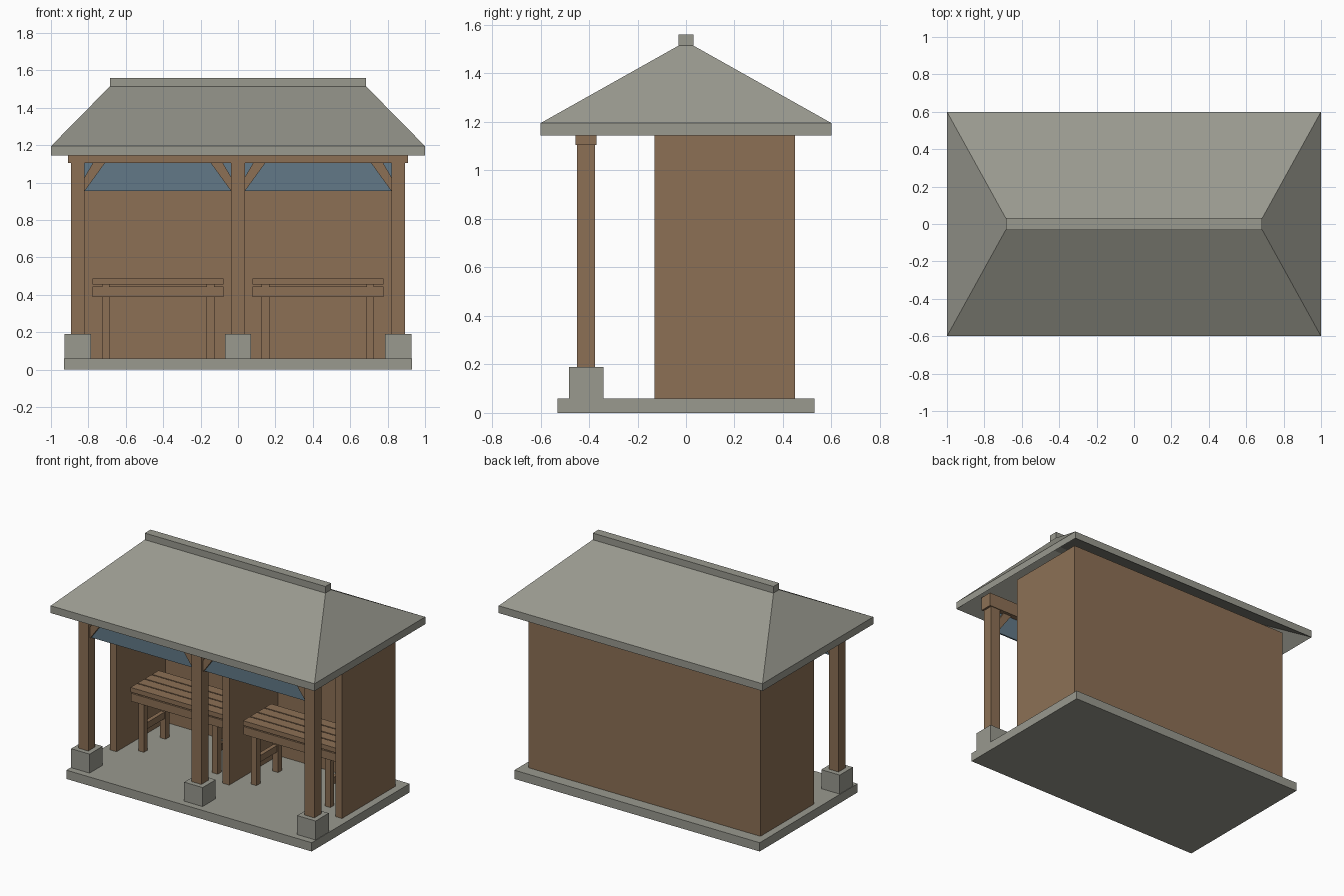
import bpy, bmesh

if "Cube" in bpy.data.objects:
    bpy.data.objects.remove(bpy.data.objects["Cube"])


def material(name, rgb):
    m = bpy.data.materials.new(name)
    m.diffuse_color = (*rgb, 1)
    m.use_nodes = True
    m.node_tree.nodes["Principled BSDF"].inputs["Base Color"].default_value = m.diffuse_color
    return m


STONE = material("grey stone", (0.319, 0.319, 0.274))
WOOD = material("brown wood", (0.264, 0.163, 0.091))
BLUE = material("slate blue", (0.122, 0.191, 0.242))


def finish(name, bm, mat):
    bmesh.ops.recalc_face_normals(bm, faces=bm.faces)
    me = bpy.data.meshes.new(name)
    bm.to_mesh(me)
    bm.free()
    me.materials.append(mat)
    ob = bpy.data.objects.new(name, me)
    bpy.context.collection.objects.link(ob)
    return ob


def box(name, x, y, z, mat):
    """Box from (min, max) ranges on each axis."""
    bm = bmesh.new()
    bmesh.ops.create_cube(bm, size=1)
    for v in bm.verts:
        v.co = [r[0] if c < 0 else r[1] for c, r in zip(v.co, (x, y, z))]
    return finish(name, bm, mat)


def prism(name, pts, y0, y1, mat):
    """XZ outline extruded along y."""
    bm = bmesh.new()
    a = [bm.verts.new((x, y0, z)) for x, z in pts]
    b = [bm.verts.new((x, y1, z)) for x, z in pts]
    bm.faces.new(a)
    bm.faces.new(b)
    n = len(pts)
    for i in range(n):
        j = (i + 1) % n
        bm.faces.new((a[i], a[j], b[j], b[i]))
    return finish(name, bm, mat)


# floor slab
box("floor_slab", (-0.93, 0.93), (-0.53, 0.53), (0, 0.06), STONE)

# posts on stone footings
for x in (-0.857, 0, 0.857):
    box("footing", (x - 0.07, x + 0.07), (-0.483, -0.341), (0.06, 0.19), STONE)
    box("post", (x - 0.037, x + 0.037), (-0.45, -0.375), (0.19, 1.105), WOOD)
box("front_beam", (-0.908, 0.908), (-0.455, -0.37), (1.105, 1.2), WOOD)

# walls
box("back_wall", (-0.88, 0.88), (0.40, 0.45), (0.06, 1.2), WOOD)
for name, x in (("left_wall", -0.855), ("partition", 0), ("right_wall", 0.855)):
    box(name, (x - 0.025, x + 0.025), (-0.13, 0.405), (0.06, 1.2), WOOD)

for s in (-1, 1):
    # hanging valance between posts
    box("valance", sorted((s * 0.037, s * 0.82)), (-0.417, -0.407), (0.955, 1.108), BLUE)

    # corner braces
    for x, d in ((0.82, -1), (0.037, 1)):
        pts = [(0, 0.955), (0.11, 1.107), (0.045, 1.107), (0, 1.03)]
        prism("brace", [(s * (x + d * u), z) for u, z in pts], -0.433, -0.391, WOOD)

    # bench
    c = s * 0.427
    lo, hi = c - 0.35, c + 0.35
    for i in range(4):
        y = -0.055 + i * 0.078
        box("seat_plank", (lo, hi), (y, y + 0.07), (0.455, 0.487), WOOD)
    box("front_rail", (lo, hi), (-0.05, -0.02), (0.39, 0.445), WOOD)
    box("back_rail", (lo, hi), (0.215, 0.245), (0.39, 0.445), WOOD)
    for lx in (c - 0.28, c + 0.28):
        for y in (-0.04, 0.195):
            box("bench_leg", (lx - 0.021, lx + 0.021), (y, y + 0.042), (0.06, 0.455), WOOD)
        box("bearer", (lx - 0.018, lx + 0.018), (-0.045, 0.24), (0.4, 0.455), WOOD)
        box("stretcher", (lx - 0.014, lx + 0.014), (0, 0.2), (0.2, 0.245), WOOD)

# hipped roof: a shell of even vertical thickness, open beneath
bm = bmesh.new()
rings = []
for hx, hy, z in ((0.685, 0.03, 1.46), (1, 0.6, 1.145), (1, 0.6, 1.195), (0.685, 0.03, 1.515)):
    rings.append([bm.verts.new((a * hx, b * hy, z)) for a, b in ((-1, -1), (1, -1), (1, 1), (-1, 1))])
for r, q in zip(rings, rings[1:]):
    for i in range(4):
        j = (i + 1) % 4
        bm.faces.new((r[i], r[j], q[j], q[i]))
bm.faces.new(rings[0])
bm.faces.new(rings[-1])
finish("hip_roof", bm, STONE)
box("ridge_cap", (-0.685, 0.685), (-0.031, 0.031), (1.51, 1.56), STONE)
